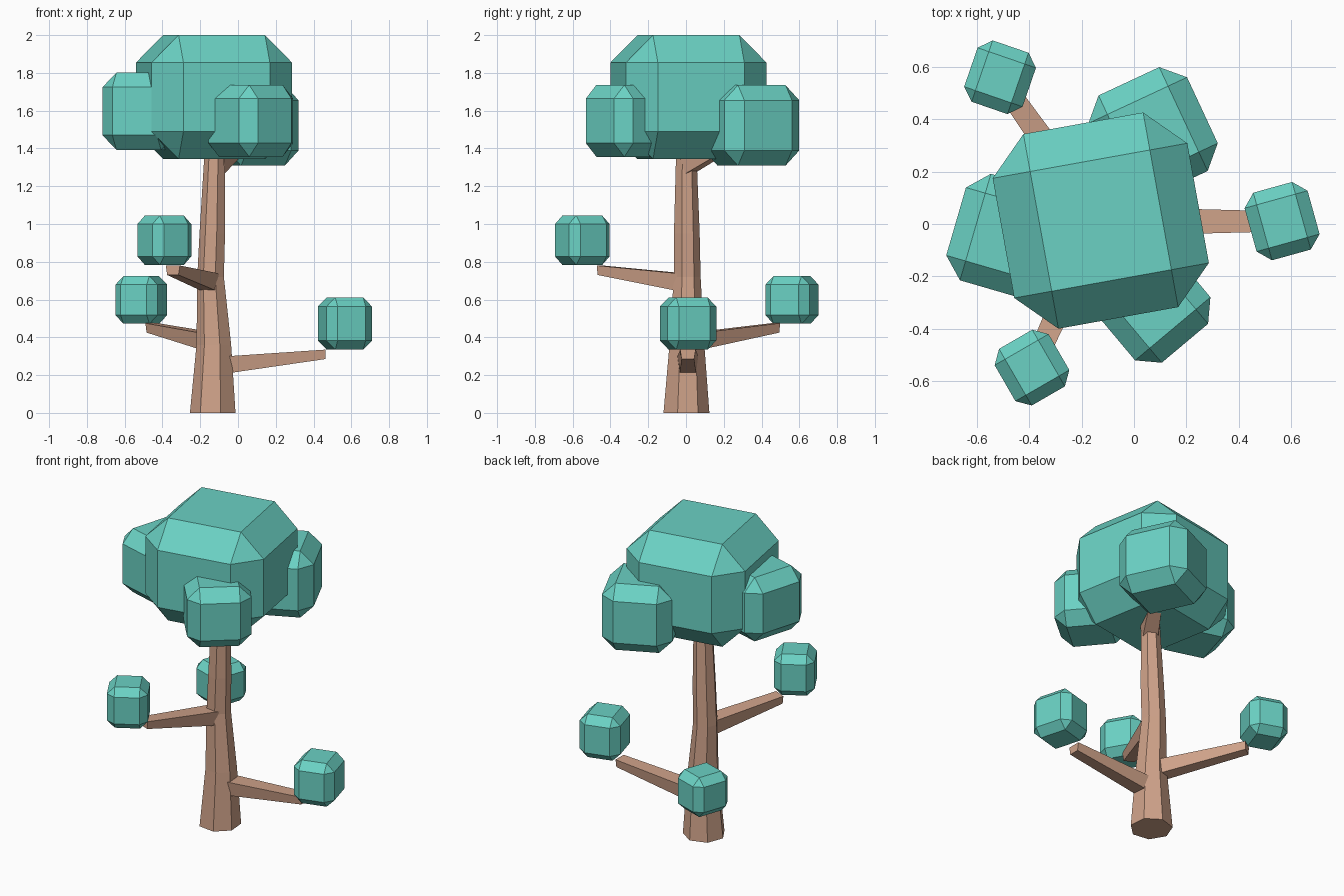
import bpy, bmesh
from math import sin, cos, pi, radians
from mathutils import Vector, Matrix

if "Cube" in bpy.data.objects:
    bpy.data.objects.remove(bpy.data.objects["Cube"], do_unlink=True)


def make_material(name, color):
    mat = bpy.data.materials.new(name)
    mat.use_nodes = True
    mat.diffuse_color = color
    mat.node_tree.nodes["Principled BSDF"].inputs["Base Color"].default_value = color
    return mat


LEAF = make_material("teal leaf", (0.145, 0.64, 0.55, 1))
BARK = make_material("tan bark", (0.62, 0.36, 0.25, 1))


def finish(name, bm, mat):
    bmesh.ops.recalc_face_normals(bm, faces=bm.faces[:])
    mesh = bpy.data.meshes.new(name)
    bm.to_mesh(mesh)
    bm.free()
    mesh.materials.append(mat)
    obj = bpy.data.objects.new(name, mesh)
    bpy.context.collection.objects.link(obj)
    return obj


def leaf_block(name, center, half, angle):
    """Chamfered box turned about the vertical axis."""
    bm = bmesh.new()
    bmesh.ops.create_cube(bm, size=2)
    bmesh.ops.scale(bm, vec=half, verts=bm.verts[:])
    bmesh.ops.bevel(bm, geom=bm.edges[:], offset=half[0] * 0.385, segments=1,
                    profile=0.5, affect='EDGES', offset_type='OFFSET')
    obj = finish(name, bm, LEAF)
    obj.matrix_world = Matrix.Translation(center) @ Matrix.Rotation(radians(angle), 4, 'Z')


def loft(name, rings, mat):
    """Skin a list of equal-sized point rings and cap both ends."""
    bm = bmesh.new()
    loops = [[bm.verts.new(p) for p in ring] for ring in rings]
    n = len(loops[0])
    for a, b in zip(loops, loops[1:]):
        for i in range(n):
            j = (i + 1) % n
            bm.faces.new((a[i], a[j], b[j], b[i]))
    bm.faces.new(loops[0])
    bm.faces.new(loops[-1])
    return finish(name, bm, mat)


def branch(name, start, end, h0, h1):
    """Four-sided tapering limb with upright ends, narrower underneath."""
    start, end = Vector(start), Vector(end)
    side = (end - start).cross(Vector((0, 0, 1))).normalized()
    rings = []
    for p, h, w in ((start, h0, 0.056), (end, h1, 0.041)):
        up = Vector((0, 0, h))
        rings.append([p + side * w + up, p - side * w + up,
                      p - side * w * 0.8 - up, p + side * w * 0.8 - up])
    loft(name, rings, BARK)


# Seven-sided trunk: centre x, centre y, height, radius
SIDES = 7
trunk_steps = [(-0.13, 0, 0, 0.125), (-0.125, 0.003, 0.36, 0.095),
               (-0.143, 0.005, 0.72, 0.073), (-0.134, 0.003, 0.95, 0.07),
               (-0.12, 0, 1.45, 0.053)]
loft("trunk", [[(x + r * cos(radians(82) + 2 * pi * i / SIDES),
                 y + r * sin(radians(82) + 2 * pi * i / SIDES), z)
                for i in range(SIDES)] for x, y, z, r in trunk_steps], BARK)

# Limbs
branch("left_branch", (-0.1, 0.01, 0.25), (0.463, 0.01, 0.31), 0.047, 0.025)
branch("back_branch", (-0.13, 0.01, 0.372), (-0.457, 0.475, 0.45), 0.047, 0.025)
branch("front_branch", (-0.14, 0, 0.688), (-0.345, -0.455, 0.755), 0.048, 0.025)
branch("crown_branch", (-0.12, 0.0, 1.3), (0.06, 0.3, 1.46), 0.045, 0.025)

# Crown
leaf_block("main_crown", (-0.127, 0.013, 1.672), (0.378, 0.378, 0.328), 10.2)
leaf_block("crown_right_clump", (-0.488, -0.046, 1.597), (0.2, 0.212, 0.204), -16.2)
leaf_block("crown_back_clump", (0.073, 0.347, 1.522), (0.208, 0.219, 0.213), 25)
leaf_block("crown_front_clump", (0.068, -0.305, 1.546), (0.188, 0.197, 0.19), 40)

# Small clumps at the branch tips
leaf_block("left_branch_clump", (0.566, 0.011, 0.473), (0.125, 0.134, 0.138), 15.5)
leaf_block("back_branch_clump", (-0.512, 0.561, 0.598), (0.118, 0.124, 0.126), -19)
leaf_block("front_branch_clump", (-0.39, -0.549, 0.914), (0.119, 0.125, 0.131), 30)
